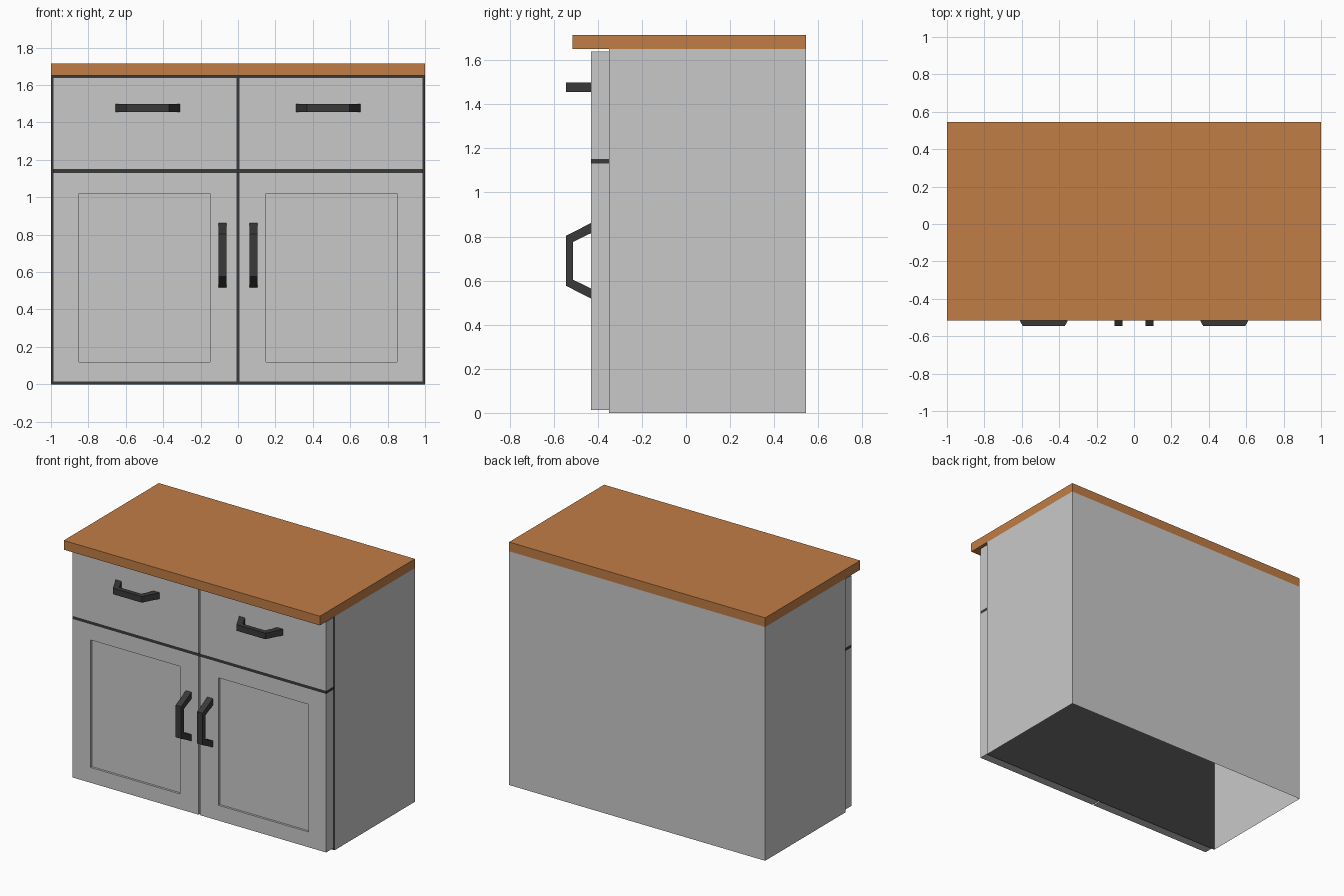
import bpy, bmesh

if "Cube" in bpy.data.objects:
    bpy.data.objects.remove(bpy.data.objects["Cube"])


def material(name, rgb):
    m = bpy.data.materials.new(name)
    m.diffuse_color = (*rgb, 1.0)
    m.use_nodes = True
    m.node_tree.nodes["Principled BSDF"].inputs["Base Color"].default_value = m.diffuse_color
    return m


GREY = material("grey paint", (0.584, 0.584, 0.584))
WOOD = material("warm wood", (0.533, 0.205, 0.06))
DARK = material("dark metal", (0.042, 0.042, 0.042))


def finish(name, bm, *mats):
    mesh = bpy.data.meshes.new(name)
    bm.to_mesh(mesh)
    bm.free()
    for m in mats:
        mesh.materials.append(m)
    obj = bpy.data.objects.new(name, mesh)
    bpy.context.collection.objects.link(obj)
    return obj


def box_bm(x0, x1, y0, y1, z0, z1):
    bm = bmesh.new()
    bmesh.ops.create_cube(bm, size=1)
    for v in bm.verts:
        v.co = (x1 if v.co.x > 0 else x0,
                y1 if v.co.y > 0 else y0,
                z1 if v.co.z > 0 else z0)
    bm.normal_update()
    return bm


def drop_faces(bm, test):
    bmesh.ops.delete(bm, geom=[f for f in bm.faces if test(f.normal)],
                     context='FACES_ONLY')


FRONT, CARCASS, BACK = -0.43, -0.35, 0.545

# Worktop with a front overhang
finish("worktop", box_bm(-1, 1, -0.515, BACK, 1.65, 1.715), WOOD)

# Carcass shell: open at the bottom, dark front face
bm = box_bm(-1, 1, CARCASS, BACK, 0, 1.65)
drop_faces(bm, lambda n: abs(n.z) > 0.5)
for f in bm.faces:
    f.material_index = 1 if f.normal.y < -0.5 else 0
finish("carcass", bm, GREY, DARK)

# Dark rail between drawers and doors
finish("divider_rail", box_bm(-0.99, 0.99, FRONT, CARCASS, 1.131, 1.152), DARK)


def front_panel(name, s, z0, z1, recess=None):
    x0, x1 = sorted((s * 0.006, s * 0.99))
    bm = box_bm(x0, x1, FRONT, CARCASS, z0, z1)
    drop_faces(bm, lambda n: n.y > 0.5)
    if recess:
        # Inset the front face, fit it to the recess, then push it in
        face = next(f for f in bm.faces if f.normal.y < -0.5)
        bmesh.ops.inset_region(bm, faces=[face], thickness=0.1)
        a, b = sorted((s * recess[0], s * recess[1]))
        cx, cz = (x0 + x1) / 2, (z0 + z1) / 2
        for v in face.verts:
            v.co.x = a if v.co.x < cx else b
            v.co.z = recess[2] if v.co.z < cz else recess[3]
        bmesh.ops.inset_region(bm, faces=[face], thickness=0.0)
        for v in face.verts:
            v.co.y += 0.015
    finish(name, bm, GREY)


def handle(name, cx, cz, upright):
    # Bent bar: outer and inner outline points as (along, y)
    outer = [(-0.172, FRONT), (-0.113, -0.545), (0.113, -0.545), (0.172, FRONT)]
    inner = [(0.126, FRONT), (0.086, -0.512), (-0.086, -0.512), (-0.126, FRONT)]
    bm = bmesh.new()
    rings = []
    for w in (-0.0215, 0.0215):
        rings.append([bm.verts.new((cx + w, y, cz + t) if upright
                                   else (cx + t, y, cz + w))
                      for t, y in outer + inner])
    for i in range(8):
        j = (i + 1) % 8
        bm.faces.new((rings[0][i], rings[0][j], rings[1][j], rings[1][i]))
    for r in rings:
        for i in range(3):
            bm.faces.new((r[i], r[i + 1], r[6 - i], r[7 - i]))
    bmesh.ops.recalc_face_normals(bm, faces=bm.faces)
    finish(name, bm, DARK)


# Drawers, doors and their handles, mirrored left and right
for side, s in (("left", -1), ("right", 1)):
    front_panel(side + "_drawer_front", s, 1.152, 1.639)
    front_panel(side + "_door", s, 0.012, 1.131, (0.15, 0.85, 0.12, 1.02))
    handle(side + "_drawer_handle", s * 0.4825, 1.477, False)
    handle(side + "_door_handle", s * 0.084, 0.69, True)
